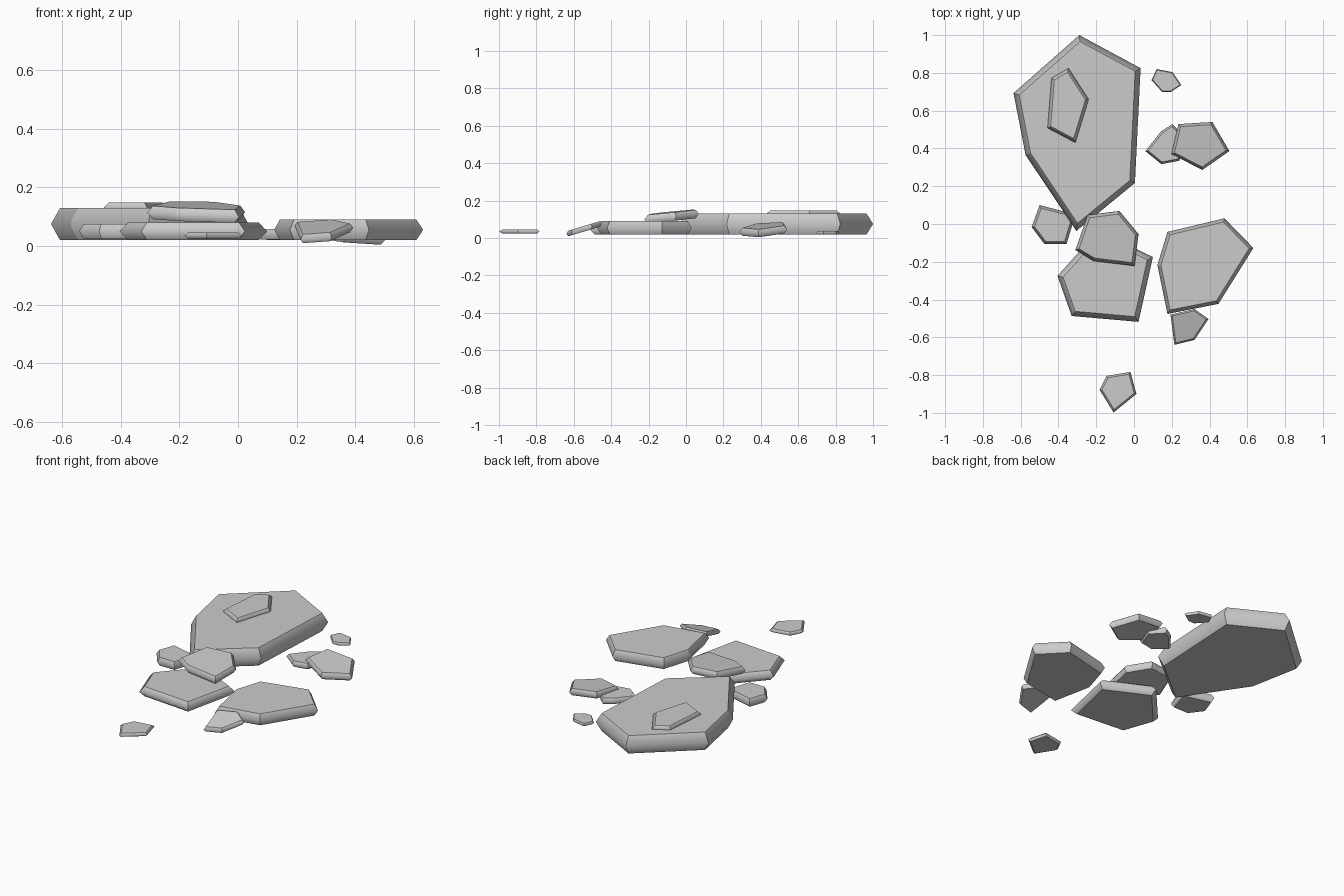
import bpy, bmesh
from mathutils import Vector

if "Cube" in bpy.data.objects:
    bpy.data.objects.remove(bpy.data.objects["Cube"])


def inset(points, d):
    """Move every edge of a clockwise or counter-clockwise outline inwards by d."""
    n = len(points)
    out = []
    for i in range(n):
        a, b, c = points[i - 1], points[i], points[(i + 1) % n]
        e1, e2 = (b - a).normalized(), (c - b).normalized()
        n1, n2 = Vector((e1.y, -e1.x)), Vector((e2.y, -e2.x))
        out.append(b + (n1 + n2) * d / (1 + n1.dot(n2)))
    return out


def stone(name, outline, z, thick, edge, slope=(0, 0)):
    """Flat stone: widest at mid height z, chamfered to top and bottom, optionally tilted."""
    pts = [Vector(p) for p in outline]          # outlines run clockwise from above
    centre = sum(pts, Vector((0, 0))) / len(pts)
    small = inset(pts, edge)
    bm = bmesh.new()
    rings = []
    for ring, dz in ((small, -thick / 2), (pts, 0), (small, thick / 2)):
        rings.append([bm.verts.new((p.x, p.y, z + dz + (p - centre).dot(Vector(slope))))
                      for p in ring])
    bm.faces.new(rings[0])
    bm.faces.new(rings[2][::-1])
    n = len(pts)
    for low, high in zip(rings, rings[1:]):
        for i in range(n):
            j = (i + 1) % n
            bm.faces.new((low[i], low[j], high[j], high[i]))
    bmesh.ops.recalc_face_normals(bm, faces=bm.faces)
    # round over the rim, keep the corners and flat faces crisp
    for f in bm.faces:
        f.smooth = True
    mid = set(rings[1])
    for e in bm.edges:
        e.smooth = e.verts[0] in mid and e.verts[1] in mid
    mesh = bpy.data.meshes.new(name)
    bm.to_mesh(mesh)
    bm.free()
    bpy.context.collection.objects.link(bpy.data.objects.new(name, mesh))


# large slabs
stone("large_slab", [(-.29, 1), (.035, .825), (.005, .217), (-.305, -.037),
                     (-.574, .365), (-.638, .693)], .075, .11, .028)
stone("right_slab", [(.479, .03), (.632, -.127), (.447, -.423), (.177, -.476),
                     (.124, -.217), (.177, -.042)], .055, .07, .018)
stone("front_slab", [(-.188, -.032), (.1, -.175), (.024, -.518), (-.33, -.487),
                     (-.405, -.275)], .05, .06, .026)

# stones lying on the slabs
stone("upper_chip", [(-.347, .825), (-.24, .66), (-.31, .43), (-.458, .508),
                     (-.437, .772)], .131, .034, .016)
stone("upper_slab", [(-.246, .048), (-.077, .069), (.024, -.053), (.003, -.222),
                     (-.214, -.196), (-.31, -.138)], .116, .045, .016, (-.02, .1))

# small stones around them
stone("left_stone", [(-.5, .1), (-.31, .05), (-.357, -.106), (-.474, -.106),
                     (-.542, -.016)], .05, .05, .014)
stone("back_stone", [(.204, .529), (.28, .45), (.24, .335), (.145, .317),
                     (.06, .386), (.145, .492)], .04, .036, .011)
stone("tilted_back_stone", [(.235, .529), (.415, .54), (.505, .386), (.362, .286),
                            (.198, .37)], .045, .042, .014, (-.12, .08))
stone("tilted_front_stone", [(.193, -.48), (.32, -.45), (.394, -.503), (.32, -.614),
                             (.214, -.64)], .052, .03, .009, (0, .3))
stone("front_pebble", [(-.145, -.804), (-.019, -.783), (.013, -.9), (-.108, -.998),
                       (-.182, -.878)], .035, .022, .011)
stone("back_pebble", [(.12, .82), (.204, .804), (.25, .735), (.193, .698),
                      (.15, .698), (.093, .762)], .029, .018, .005)
